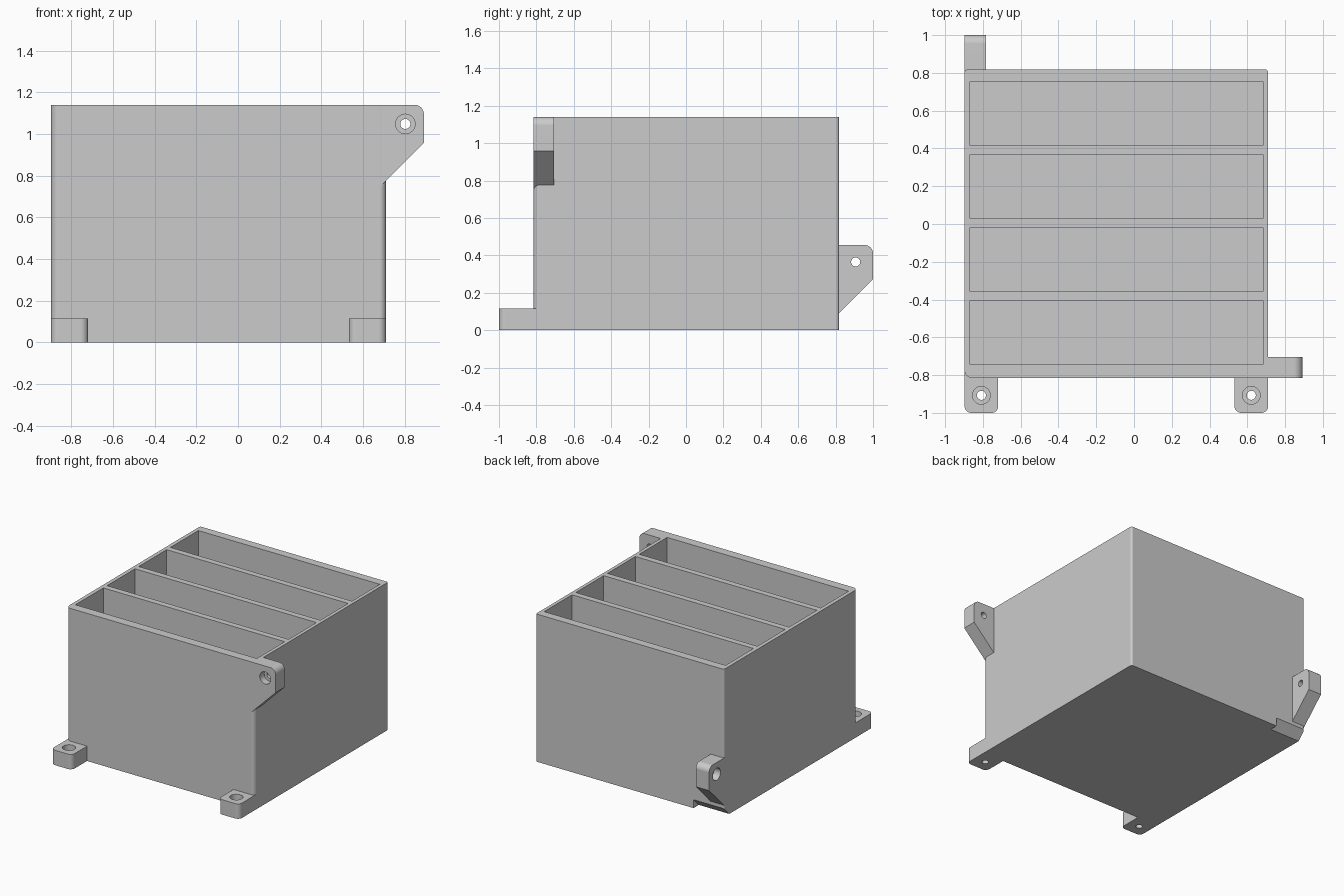
import bpy, bmesh, math
from mathutils import Vector

if "Cube" in bpy.data.objects:
    bpy.data.objects.remove(bpy.data.objects["Cube"], do_unlink=True)

grey = bpy.data.materials.new("plain grey")
grey.use_nodes = True
grey.diffuse_color = (0.6, 0.6, 0.6, 1)
grey.node_tree.nodes["Principled BSDF"].inputs["Base Color"].default_value = (0.6, 0.6, 0.6, 1)

PLACE = {
    "x": lambda u, v, w: (w, u, v),
    "y": lambda u, v, w: (u, w, v),
    "z": lambda u, v, w: (u, v, w),
}


def rounded(corners, steps=8):
    """Outline from (u, v, radius) corners, with each corner rounded."""
    outline = []
    for i, (u, v, r) in enumerate(corners):
        p = Vector((u, v))
        if r == 0:
            outline.append(p)
            continue
        a = (Vector(corners[i - 1][:2]) - p).normalized()
        b = (Vector(corners[(i + 1) % len(corners)][:2]) - p).normalized()
        half = a.angle(b) / 2
        centre = p + (a + b).normalized() * (r / math.sin(half))
        start = p + a * (r / math.tan(half)) - centre
        end = p + b * (r / math.tan(half)) - centre
        for k in range(steps + 1):
            outline.append(centre + start.lerp(end, k / steps).normalized() * r)
    return outline


def prism(name, outline, axis, low, high):
    """Extrude an outline along an axis between two heights."""
    bm = bmesh.new()
    rings = [[bm.verts.new(PLACE[axis](p[0], p[1], w)) for p in outline] for w in (low, high)]
    bm.faces.new(rings[0])
    bm.faces.new(rings[1])
    n = len(outline)
    for i in range(n):
        j = (i + 1) % n
        bm.faces.new((rings[0][i], rings[0][j], rings[1][j], rings[1][i]))
    bmesh.ops.recalc_face_normals(bm, faces=bm.faces)
    mesh = bpy.data.meshes.new(name)
    bm.to_mesh(mesh)
    bm.free()
    mesh.materials.append(grey)
    obj = bpy.data.objects.new(name, mesh)
    bpy.context.collection.objects.link(obj)
    return obj


def cut(obj, cutters):
    for cutter in cutters:
        cutter.hide_render = True
        mod = obj.modifiers.new("cut", "BOOLEAN")
        mod.operation, mod.solver, mod.object = "DIFFERENCE", "EXACT", cutter
        bpy.context.view_layer.objects.active = obj
        bpy.ops.object.modifier_apply(modifier=mod.name)
        bpy.data.objects.remove(cutter, do_unlink=True)


def finish(obj):
    bpy.ops.object.select_all(action="DESELECT")
    obj.select_set(True)
    bpy.context.view_layer.objects.active = obj
    bpy.ops.object.shade_smooth_by_angle(angle=math.radians(30))
    obj.modifiers.new("even shading", "WEIGHTED_NORMAL").keep_sharp = True


def circle(u, v, r, n=32):
    return [(u + r * math.cos(t * math.tau / n), v + r * math.sin(t * math.tau / n)) for t in range(n)]


def screw_hole(u, v, axis, through, bore):
    """Narrow through hole and a wider counterbore."""
    return [prism("hole", circle(u, v, 0.024), axis, *through),
            prism("counterbore", circle(u, v, 0.047), axis, *bore)]


LEFT, RIGHT, FRONT, BACK, TOP = -0.897, 0.71, -0.815, 0.818, 1.14

# Tray body with four long compartments
body = prism("tray_body", rounded([(LEFT, FRONT, 0.04), (RIGHT, FRONT, 0.03),
                                   (RIGHT, BACK, 0.015), (LEFT, BACK, 0.015)]), "z", 0, TOP)
pockets = []
for i in range(4):
    y = -0.745 + i * 0.3865
    pockets.append(prism("pocket", [(-0.867, y), (0.683, y), (0.683, y + 0.34), (-0.867, y + 0.34)],
                         "z", 0.03, TOP + 0.1))
# Sloped relief under the back ear
relief = prism("relief", [(BACK + 0.1, -0.1), (BACK + 0.1, 0.165), (BACK - 0.165, -0.1)],
               "x", LEFT - 0.1, LEFT + 0.26)
cut(body, pockets + [relief])
finish(body)

# Front foot tabs
for name, x in (("right_foot_tab", LEFT), ("left_foot_tab", RIGHT - 0.178)):
    tab = prism(name, rounded([(x, -1, 0.035), (x + 0.178, -1, 0.035),
                               (x + 0.178, -0.77, 0), (x, -0.77, 0)]), "z", 0, 0.115)
    cut(tab, screw_hole(x + 0.089, -0.907, "z", (-0.1, 0.2), (0.06, 0.2)))
    finish(tab)


def ear_outline(wall, top):
    """Bracket with a rounded upper corner and a sloped underside."""
    return rounded([(wall, top, 0), (wall + 0.182, top, 0.045), (wall + 0.182, top - 0.182, 0),
                    (wall, top - 0.364, 0), (wall - 0.025, top - 0.389, 0), (wall - 0.025, top, 0)])


# Side ear at the front top corner
side_ear = prism("side_ear", ear_outline(RIGHT, TOP), "y", FRONT, FRONT + 0.11)
cut(side_ear, screw_hole(0.803, 1.048, "y", (-1, -0.6), (-1, FRONT + 0.055)))
finish(side_ear)

# Back ear near the base
back_ear = prism("back_ear", ear_outline(BACK, 0.456), "x", LEFT, LEFT + 0.113)
cut(back_ear, screw_hole(0.907, 0.365, "x", (-1, -0.6), (-1, LEFT + 0.055)))
finish(back_ear)
